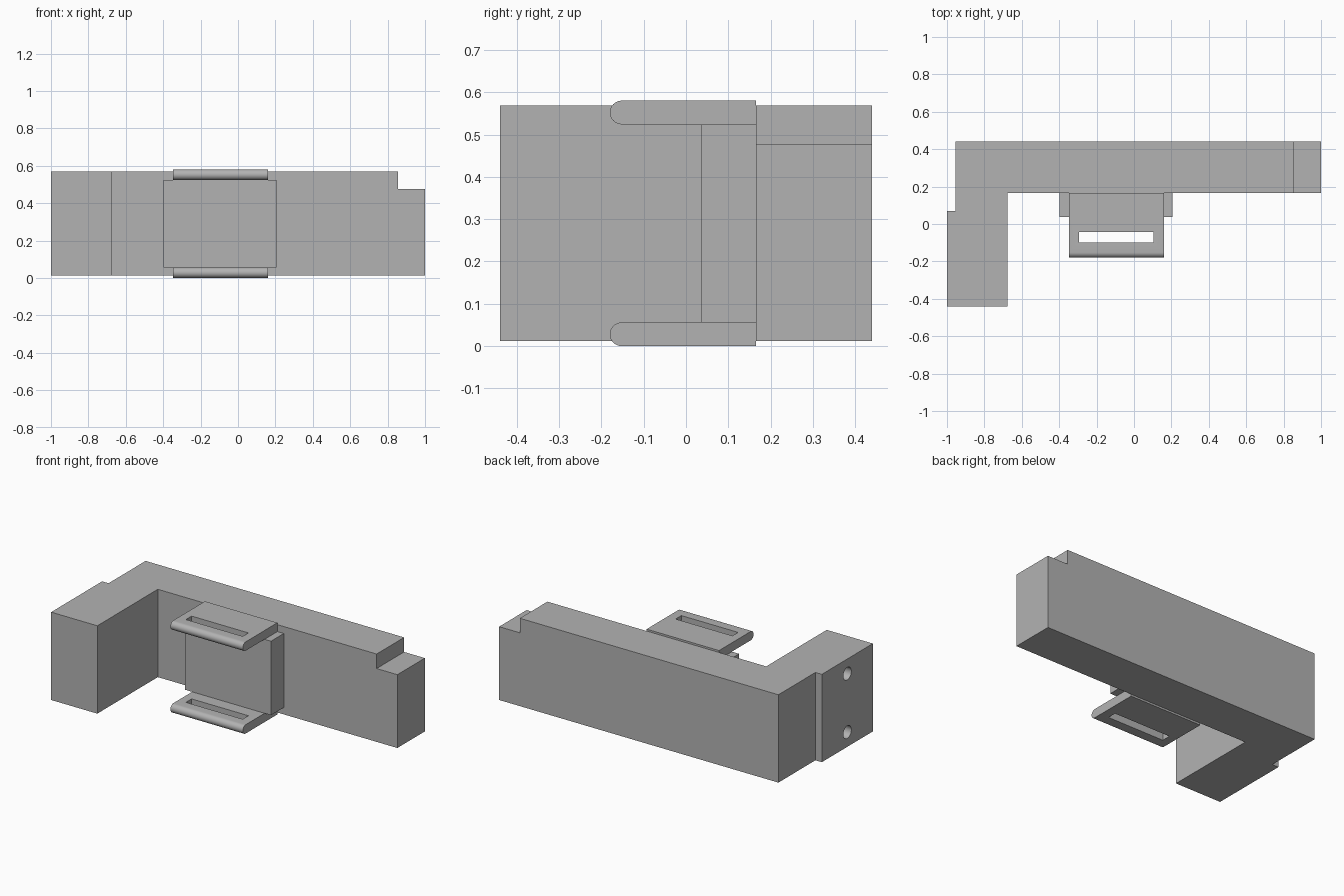
import bpy
import bmesh
import math
from mathutils import Matrix, Vector

cube = bpy.data.objects.get("Cube")
if cube:
    bpy.data.objects.remove(cube, do_unlink=True)

grey = bpy.data.materials.new("plain grey")
grey.use_nodes = True
colour = (0.45, 0.45, 0.45, 1)
grey.diffuse_color = colour
grey.node_tree.nodes["Principled BSDF"].inputs["Base Color"].default_value = colour


def finish(name, bm):
    bmesh.ops.recalc_face_normals(bm, faces=bm.faces)
    mesh = bpy.data.meshes.new(name)
    bm.to_mesh(mesh)
    bm.free()
    mesh.materials.append(grey)
    ob = bpy.data.objects.new(name, mesh)
    bpy.context.collection.objects.link(ob)
    return ob


def prism(name, points, direction):
    """Extrude a closed outline of 3D points along a direction."""
    bm = bmesh.new()
    face = bm.faces.new([bm.verts.new(p) for p in points])
    moved = bmesh.ops.extrude_face_region(bm, geom=[face], use_keep_orig=True)["geom"]
    verts = [g for g in moved if isinstance(g, bmesh.types.BMVert)]
    bmesh.ops.translate(bm, verts=verts, vec=Vector(direction))
    return finish(name, bm)


def box(name, x0, x1, y0, y1, z0, z1):
    outline = [(x0, y0, z0), (x1, y0, z0), (x1, y1, z0), (x0, y1, z0)]
    return prism(name, outline, (0, 0, z1 - z0))


def activate(ob):
    bpy.ops.object.select_all(action="DESELECT")
    ob.select_set(True)
    bpy.context.view_layer.objects.active = ob


def cut(ob, cutter):
    cutter.hide_render = True
    mod = ob.modifiers.new("cut", "BOOLEAN")
    mod.operation = "DIFFERENCE"
    mod.solver = "EXACT"
    mod.object = cutter
    activate(ob)
    bpy.ops.object.modifier_apply(modifier=mod.name)
    bpy.data.objects.remove(cutter, do_unlink=True)


def smooth(ob):
    activate(ob)
    bpy.ops.object.shade_smooth_by_angle(angle=math.radians(30))


BOTTOM, TOP = 0.012, 0.568
BACK, FRONT, WALL = 0.44, -0.44, 0.165

# L-shaped body: long bar with a forward leg that steps outward
outline = [(-1, FRONT), (-0.677, FRONT), (-0.677, WALL), (1, WALL),
           (1, BACK), (-0.955, BACK), (-0.955, 0.07), (-1, 0.07)]
body = prism("body", [(x, y, BOTTOM) for x, y in outline], (0, 0, TOP - BOTTOM))

# Notch at the end of the bar
cut(body, box("notch_cutter", 0.855, 1.1, 0, 0.6, 0.476, 0.7))

# Two blind holes in the outer face of the leg
for z in (0.105, 0.475):
    bm = bmesh.new()
    place = Matrix.Translation((-1, -0.185, z)) @ Matrix.Rotation(math.pi / 2, 4, "Y")
    bmesh.ops.create_cone(bm, cap_ends=True, segments=32, radius1=0.04,
                          radius2=0.04, depth=0.4, matrix=place)
    cut(body, finish("hole_cutter", bm))
smooth(body)

# Mounting block on the front of the bar
THICK = 0.056
HEIGHT = 0.58
box("mounting_block", -0.397, 0.205, 0.037, WALL, THICK, HEIGHT - THICK)

# Slotted tabs with a rounded front edge, above and below the block
radius = THICK / 2
for name, z in (("lower_tab", radius), ("upper_tab", HEIGHT - radius)):
    side = [(-0.347, WALL, z - radius), (-0.347, WALL, z + radius)]
    for i in range(17):
        a = math.pi * (0.5 + i / 16)
        side.append((-0.347, -0.152 + radius * math.cos(a), z + radius * math.sin(a)))
    tab = prism(name, side, (0.507, 0, 0))
    cut(tab, box("slot_cutter", -0.295, 0.103, -0.1, -0.043, z - 0.1, z + 0.1))
    smooth(tab)
